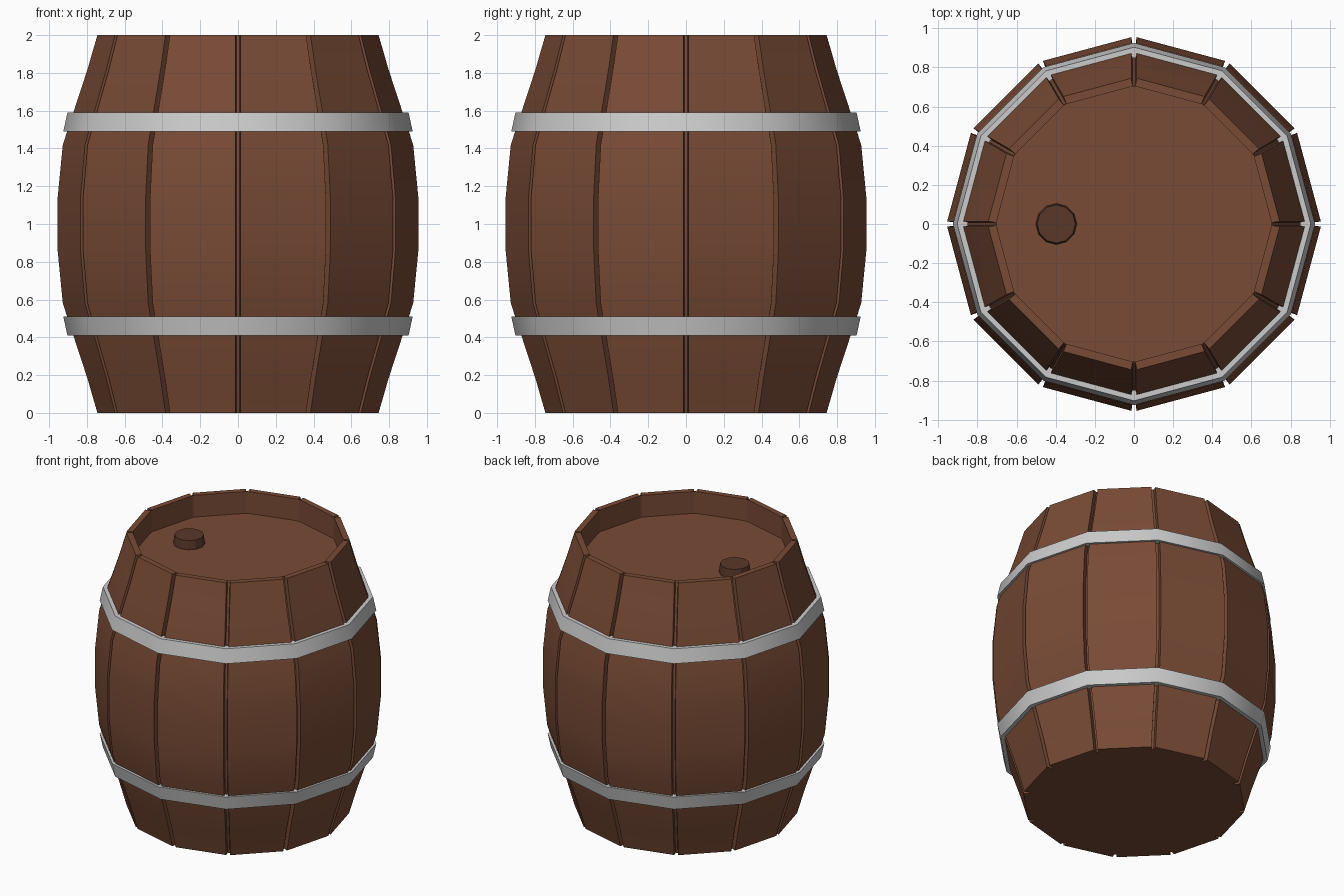
import bpy, bmesh
from math import sin, cos, pi, radians

if "Cube" in bpy.data.objects:
    bpy.data.objects.remove(bpy.data.objects["Cube"])

N = 12
STEP = 2 * pi / N


def ring(r, z, depth=0.0, gap=0.014, floor=0.008):
    """12-sided ring with a small notch of the given depth at every corner."""
    pts = []
    for i in range(N):
        c = i * STEP
        for rad, w, s in ((r, gap, -1), (r - depth, floor, -1), (r - depth, floor, 1), (r, gap, 1)):
            t = c + s * STEP / 2
            pts.append((rad * cos(c) - s * w * sin(t), rad * sin(c) + s * w * cos(t), z))
    return pts


def plain(r, z):
    return [(r * cos(i * STEP), r * sin(i * STEP), z) for i in range(N)]


def loft(name, rings, closed=False, color=None, smooth=30, offset=(0, 0, 0)):
    """Skin a stack of rings; cap both ends, or join them when closed."""
    bm = bmesh.new()
    loops = [[bm.verts.new(p) for p in r] for r in rings]
    n = len(loops[0])
    pairs = list(zip(loops, loops[1:]))
    if closed:
        pairs.append((loops[-1], loops[0]))
    for a, b in pairs:
        for i in range(n):
            j = (i + 1) % n
            bm.faces.new((a[i], a[j], b[j], b[i]))
    if not closed:
        bm.faces.new(loops[0][::-1])
        bm.faces.new(loops[-1])
    bmesh.ops.recalc_face_normals(bm, faces=bm.faces)
    me = bpy.data.meshes.new(name)
    bm.to_mesh(me)
    bm.free()
    ob = bpy.data.objects.new(name, me)
    ob.location = offset
    bpy.context.collection.objects.link(ob)
    if color:
        mat = bpy.data.materials.new(name + "_wood")
        mat.diffuse_color = (*color, 1)
        mat.use_nodes = True
        mat.node_tree.nodes["Principled BSDF"].inputs["Base Color"].default_value = mat.diffuse_color
        me.materials.append(mat)
    if smooth:
        bpy.ops.object.select_all(action='DESELECT')
        ob.select_set(True)
        bpy.context.view_layer.objects.active = ob
        bpy.ops.object.shade_smooth_by_angle(angle=radians(smooth))
    return ob


# Barrel body: grooved staves, then rim, inner wall and recessed lid
half = [(0.748, 0.0), (0.80, 0.18), (0.931, 0.58), (0.958, 0.855)]
profile = half + [(r, 2 - z) for r, z in reversed(half)]
body = [ring(r, z, depth=0.038) for r, z in profile]
body += [ring(0.705, 2.0, gap=0.012), ring(0.705, 1.84, gap=0.012)]
loft("barrel_body", body, color=(0.19, 0.07, 0.036), smooth=25)

# Metal hoops, wide edge towards the middle of the barrel
for name, z_wide, z_thin in (("upper_hoop", 1.49, 1.59), ("lower_hoop", 0.51, 0.41)):
    loft(name, [plain(0.925, z_wide), plain(0.903, z_thin),
                plain(0.85, z_thin), plain(0.88, z_wide)], closed=True, smooth=35)

# Bung on the lid
k = 0.105
loft("bung", [plain(k, 1.83), plain(k, 1.85), plain(0.098, 1.905)],
     color=(0.10, 0.038, 0.022), smooth=0, offset=(-0.397, 0, 0))
